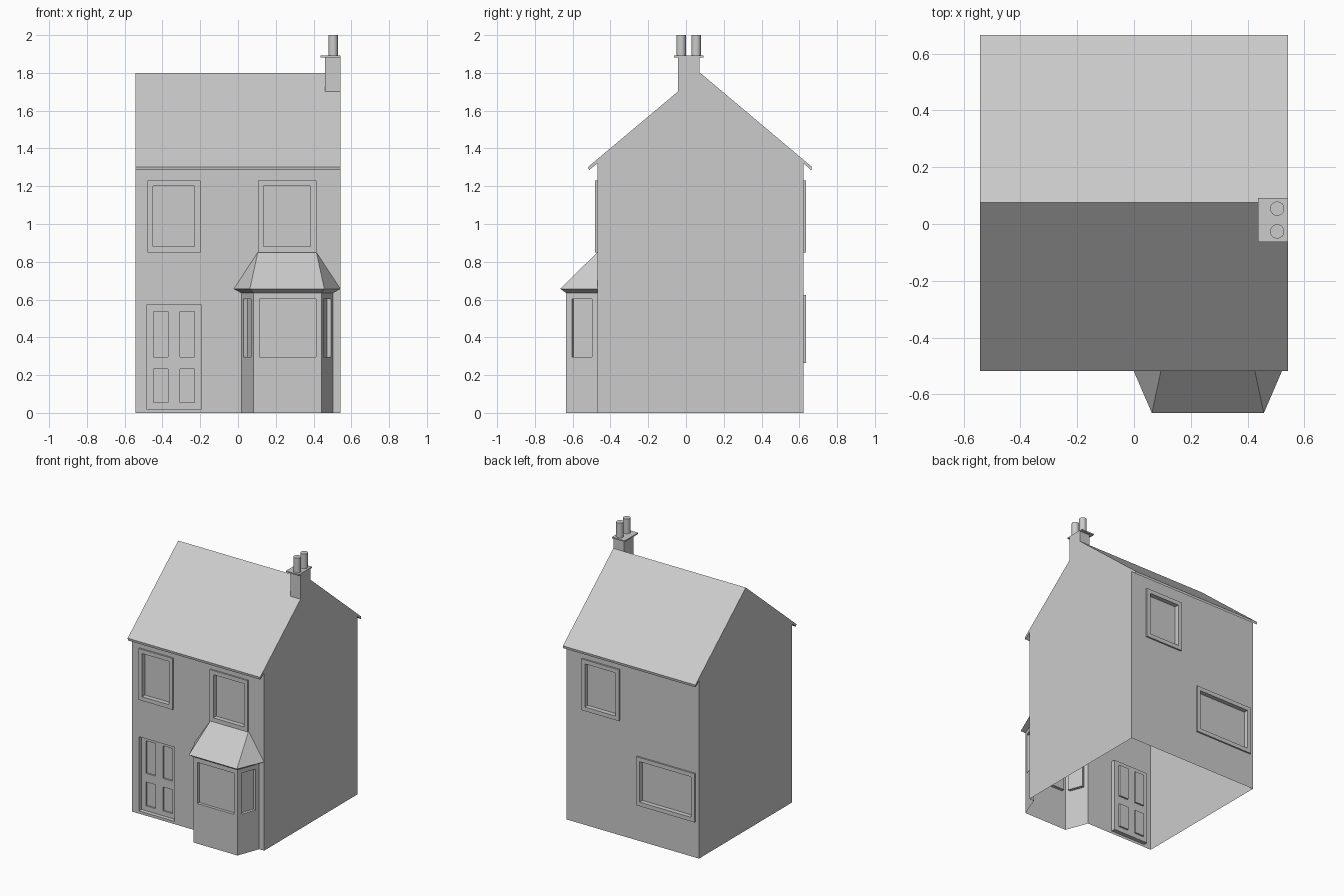
import bpy, bmesh, math
from mathutils import Vector

if "Cube" in bpy.data.objects:
    bpy.data.objects.remove(bpy.data.objects["Cube"], do_unlink=True)

grey = bpy.data.materials.new("plain_grey")
GREY = (0.6, 0.6, 0.6, 1)
grey.diffuse_color = GREY
grey.use_nodes = True
grey.node_tree.nodes["Principled BSDF"].inputs["Base Color"].default_value = GREY

HALF, FRONT, BACK = 0.543, -0.469, 0.623
WALL_TOP, BAY_TOP = 1.32, 0.635


def finish(name, bm, recalc=False):
    bmesh.ops.remove_doubles(bm, verts=bm.verts, dist=1e-5)
    bmesh.ops.dissolve_degenerate(bm, edges=bm.edges, dist=1e-5)
    if recalc:
        bmesh.ops.recalc_face_normals(bm, faces=bm.faces)
    mesh = bpy.data.meshes.new(name)
    bm.to_mesh(mesh)
    bm.free()
    mesh.materials.append(grey)
    obj = bpy.data.objects.new(name, mesh)
    bpy.context.collection.objects.link(obj)
    return obj


def face(bm, points):
    return bm.faces.new([bm.verts.new(p) for p in points])


def corners(rect, inset=0):
    a, b, c, d = rect
    a, b, c, d = a + inset, b - inset, c + inset, d - inset
    return [(a, c), (b, c), (b, d), (a, d)]


def sheet(bm, place, rect, out, holes):
    """Flat sheet with rectangular holes; each hole gets stepped sides and a pane."""
    us = sorted({rect[0], rect[1], *(v for h in holes for v in h[0][:2])})
    zs = sorted({rect[2], rect[3], *(v for h in holes for v in h[0][2:])})
    for u0, u1 in zip(us, us[1:]):
        for z0, z1 in zip(zs, zs[1:]):
            u, z = (u0 + u1) / 2, (z0 + z1) / 2
            if any(r[0] < u < r[1] and r[2] < z < r[3] for r, *_ in holes):
                continue
            face(bm, [place(*c, out) for c in corners((u0, u1, z0, z1))])
    for r, steps, inner in holes:
        if not steps:
            continue
        rings = [(0, 0)] + steps
        for (i0, o0), (i1, o1) in zip(rings, rings[1:]):
            low = [place(*c, out + o0) for c in corners(r, i0)]
            top = [place(*c, out + o1) for c in corners(r, i1)]
            for k in range(4):
                n = (k + 1) % 4
                face(bm, [low[k], low[n], top[n], top[k]])
        inset, depth = steps[-1]
        pane = (r[0] + inset, r[1] - inset, r[2] + inset, r[3] - inset)
        sheet(bm, place, pane, out + depth, inner)


def wall(bm, start, end, height, holes):
    """Upright wall between two plan points, outside on the right hand."""
    start, end = Vector(start), Vector(end)
    along = (end - start).normalized()

    def place(u, z, out):
        p = start + along * u + Vector((along.y, -along.x)) * out
        return (p.x, p.y, z)
    sheet(bm, place, (0, (end - start).length, 0, height), 0, holes)


def prism(name, profile, x0, x1, skip=()):
    """Side profile in (y, z) drawn out along x; skipped edges stay open."""
    bm = bmesh.new()
    for x in (x0, x1):
        face(bm, [(x, y, z) for y, z in profile])
    for i, (a, b) in enumerate(zip(profile, profile[1:] + profile[:1])):
        if i not in skip:
            face(bm, [(x0, *a), (x1, *a), (x1, *b), (x0, *b)])
    return finish(name, bm, True)


# Gables and pitched roof, open at the floor and at the two long walls
prism("gables_and_roof", [
    (FRONT, 0), (BACK, 0), (BACK, WALL_TOP), (0.663, 1.285), (0.666, 1.303),
    (0.075, 1.8), (-0.517, 1.303), (-0.514, 1.285), (FRONT, WALL_TOP)],
    -HALF, HALF, skip=(0, 1, 8))

# Raised window frame with a set-back pane
FRAME = [(0, 0.012), (0.03, 0.012), (0.03, -0.022)]


def front_rect(x0, x1, z0, z1):
    return (x0 + HALF, x1 + HALF, z0, z1)


def back_rect(x0, x1, z0, z1):
    return (HALF - x1, HALF - x0, z0, z1)


# Front wall: set-back panelled door, two windows, bay opening
panels = [(front_rect(x, x + 0.077, z0, z1), [(0, -0.012)], [])
          for x in (-0.448, -0.308) for z0, z1 in ((0.056, 0.233), (0.297, 0.538))]
bm = bmesh.new()
wall(bm, (-HALF, FRONT), (HALF, FRONT), WALL_TOP, [
    (front_rect(-0.485, -0.194, 0.02, 0.57), [(0, -0.03)], panels),
    (front_rect(-0.479, -0.199, 0.85, 1.23), FRAME, []),
    (front_rect(0.105, 0.415, 0.85, 1.23), FRAME, []),
    (front_rect(0.018, 0.502, 0, BAY_TOP), None, [])])
finish("front_wall", bm)

# Back wall: upper and lower windows
bm = bmesh.new()
wall(bm, (HALF, BACK), (-HALF, BACK), WALL_TOP, [
    (back_rect(0.105, 0.415, 0.85, 1.23), FRAME, []),
    (back_rect(-0.515, -0.035, 0.265, 0.625), FRAME, [])])
finish("back_wall", bm)

# Bay: three walls with set-back panes
plan = [(0.018, FRONT), (0.081, -0.635), (0.441, -0.635), (0.502, FRONT)]
spans = [(0.031, 0.144), (0.032, 0.331), (0.033, 0.146)]
bm = bmesh.new()
for a, b, (u0, u1) in zip(plan, plan[1:], spans):
    wall(bm, a, b, BAY_TOP, [((u0, u1, 0.297, 0.602), [(0, -0.022)], [])])
finish("bay_walls", bm)

# Bay roof: sloping soffit, then hipped slopes up to the wall
eave = [(-0.022, FRONT), (0.063, -0.666), (0.457, -0.666), (0.542, FRONT)]
head = [(0.105, FRONT)] * 2 + [(0.415, FRONT)] * 2
rings = [[(*p, z) for p in pts]
         for pts, z in ((plan, BAY_TOP), (eave, 0.657), (head, 0.85))]
bm = bmesh.new()
for low, top in zip(rings, rings[1:]):
    for k in range(3):
        face(bm, [low[k], low[k + 1], top[k + 1], top[k]])
finish("bay_roof", bm)

# Chimney stack, cap plate and two pots
prism("chimney_stack", [(-0.043, 1.7), (0.072, 1.797), (0.072, 1.885), (-0.043, 1.885)],
      0.46, HALF)
prism("chimney_cap", [(-0.064, 1.882), (0.092, 1.882), (0.092, 1.891), (-0.064, 1.891)],
      0.437, HALF)
for side, y in (("front", -0.026), ("back", 0.054)):
    bm = bmesh.new()
    bmesh.ops.create_cone(bm, cap_ends=True, segments=24, radius1=0.025,
                          radius2=0.025, depth=0.11)
    bmesh.ops.translate(bm, verts=bm.verts, vec=(0.504, y, 1.945))
    pot = finish(side + "_chimney_pot", bm)
    bpy.ops.object.select_all(action="DESELECT")
    pot.select_set(True)
    bpy.context.view_layer.objects.active = pot
    bpy.ops.object.shade_smooth_by_angle(angle=math.radians(40))
